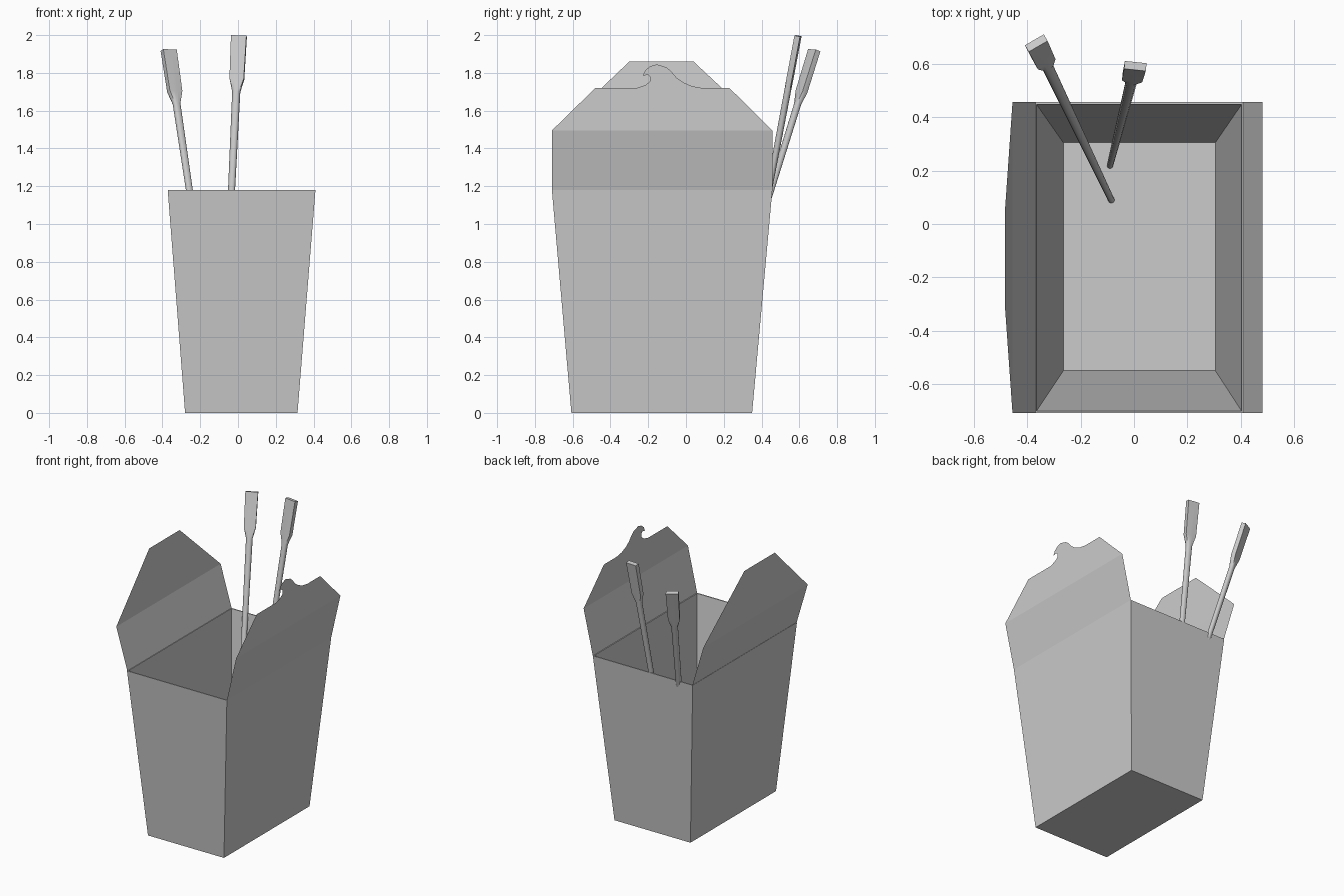
import bpy
from math import cos, sin, radians
from mathutils import Vector

if "Cube" in bpy.data.objects:
    bpy.data.objects.remove(bpy.data.objects["Cube"])


def make(name, verts, faces):
    me = bpy.data.meshes.new(name)
    me.from_pydata(verts, [], faces)
    me.update()
    ob = bpy.data.objects.new(name, me)
    bpy.context.collection.objects.link(ob)
    return ob


def rect(x0, x1, y0, y1, z):
    return [(x0, y0, z), (x1, y0, z), (x1, y1, z), (x0, y1, z)]


def bridge(n, rings):
    return [(r * n + i, r * n + (i + 1) % n, (r + 1) * n + (i + 1) % n, (r + 1) * n + i)
            for r in range(rings - 1) for i in range(n)]


# Tapered carton: outer bottom, outer rim, inner rim, inner floor
loops = [rect(-0.28, 0.315, -0.607, 0.35, 0), rect(-0.372, 0.41, -0.71, 0.457, 1.18),
         rect(-0.366, 0.404, -0.702, 0.449, 1.18), rect(-0.265, 0.305, -0.55, 0.305, 0.012)]
make("carton", [v for l in loops for v in l],
     bridge(4, 4) + [(3, 2, 1, 0), (12, 13, 14, 15)])


# Folded lid flaps: a rectangular band, then a shaped panel above the crease
def flap(name, base, crease, top, outline):
    def place(y, z):
        t = (z - crease[1]) / (top[1] - crease[1])
        return (crease[0] + t * (top[0] - crease[0]), y, z)
    y0, y1 = -0.71, 0.457
    verts = [(base[0], y0, base[1]), (base[0], y1, base[1]),
             place(y1, crease[1]), place(y0, crease[1])]
    verts += [place(y, z) for y, z in outline]
    return make(name, verts, [(0, 1, 2, 3), (3, 2, *range(4, len(verts)))])


flap("left_flap", (-0.37, 1.18), (-0.456, 1.47), (-0.485, 1.86),
     [(0.04, 1.86), (-0.30, 1.86)])

# Right flap ends in a curled locking tab
hook = [(0.23, 1.72), (0.085, 1.72), (0.03, 1.73), (-0.015, 1.75), (-0.05, 1.775),
        (-0.08, 1.81), (-0.105, 1.83), (-0.155, 1.845), (-0.19, 1.835), (-0.215, 1.815),
        (-0.23, 1.785), (-0.20, 1.79), (-0.188, 1.775), (-0.19, 1.755), (-0.215, 1.735),
        (-0.26, 1.72), (-0.48, 1.72)]
flap("right_flap", (0.41, 1.18), (0.482, 1.495), (0.482, 1.845), hook)


# Chopsticks: round tapered shaft blending into a flat rectangular handle
def chopstick(name, bottom, top, wide):
    n = 12
    b, t = Vector(bottom), Vector(top)
    w = (t - b).normalized()
    u = Vector(wide)
    u = (u - w * u.dot(w)).normalized()
    v = w.cross(u)
    sections = [(0, 0.012, 0.012, False), (0.85, 0.022, 0.018, False),
                (0.885, 0.038, 0.015, True), (1, 0.041, 0.015, True)]
    verts = []
    for f, rx, ry, square in sections:
        for i in range(n):
            a = radians(45 + 360 * i / n)
            c, s = cos(a), sin(a)
            k = 1 / max(abs(c), abs(s)) if square else 1
            verts.append(b.lerp(t, f) + u * (c * k * rx) + v * (s * k * ry))
    ob = make(name, verts, bridge(n, 4) + [tuple(reversed(range(n))), tuple(range(3 * n, 4 * n))])
    bpy.context.view_layer.objects.active = ob
    ob.select_set(True)
    bpy.ops.object.shade_smooth_by_angle(angle=radians(35))
    ob.select_set(False)


chopstick("chopstick_left", (-0.085, 0.09, 0.015), (-0.367, 0.679, 1.92), (0.85, 0.5, 0))
chopstick("chopstick_right", (-0.09, 0.22, 0.015), (0.005, 0.593, 1.996), (1, -0.1, 0))
